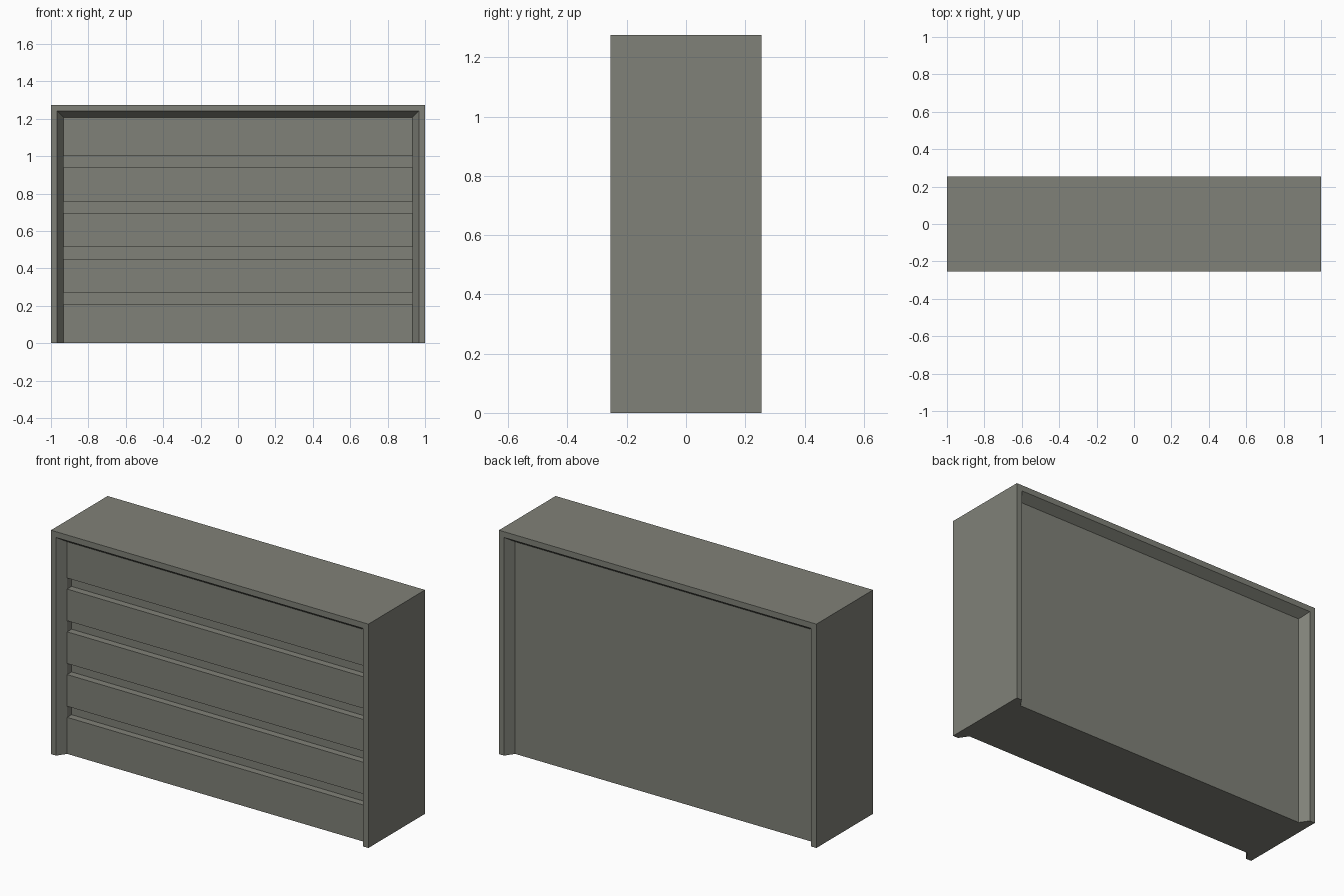
import bpy, bmesh

if "Cube" in bpy.data.objects:
    bpy.data.objects.remove(bpy.data.objects["Cube"])

H, D = 1.275, 0.255          # height, half depth
PANEL_Y = 0.205              # half depth of the recessed panels
GROOVE = 0.04                # groove depth

grey = bpy.data.materials.new("warm_grey")
grey.diffuse_color = (0.216, 0.22, 0.188, 1)
grey.use_nodes = True
grey.node_tree.nodes["Principled BSDF"].inputs["Base Color"].default_value = grey.diffuse_color


def sweep(name, rings):
    """Join matching closed sections one after another and cap both ends."""
    bm = bmesh.new()
    vs = [[bm.verts.new(p) for p in ring] for ring in rings]
    n = len(rings[0])
    for a, b in zip(vs, vs[1:]):
        for i in range(n):
            j = (i + 1) % n
            bm.faces.new((a[i], a[j], b[j], b[i]))
    bm.faces.new(vs[0][::-1])
    bm.faces.new(vs[-1])
    bmesh.ops.recalc_face_normals(bm, faces=bm.faces)
    me = bpy.data.meshes.new(name)
    bm.to_mesh(me)
    bm.free()
    me.materials.append(grey)
    ob = bpy.data.objects.new(name, me)
    bpy.context.collection.objects.link(ob)
    return ob


# Outer frame: bevelled section (inset, y) carried up, over and down
section = [(0, -D), (0.033, -D), (0.067, -PANEL_Y),
           (0.067, PANEL_Y), (0.033, D), (0, D)]
sweep("outer_frame", [
    [(-1 + i, y, 0) for i, y in section],
    [(-1 + i, y, H - i) for i, y in section],
    [(1 - i, y, H - i) for i, y in section],
    [(1 - i, y, 0) for i, y in section]])

# Inner body: side profile with four horizontal grooves on the front
top = H - 0.067
profile = [(PANEL_Y, top), (PANEL_Y, 0), (-PANEL_Y, 0)]
for k in range(4):
    z0 = 0.208 + k * 0.2435
    z1 = z0 + 0.063
    profile += [(-PANEL_Y, z0), (-PANEL_Y + GROOVE, z0),
                (-PANEL_Y + GROOVE, z1), (-PANEL_Y, z1)]
profile.append((-PANEL_Y, top))
sweep("drawer_body", [[(x, y, z) for y, z in profile] for x in (-0.933, 0.933)])
